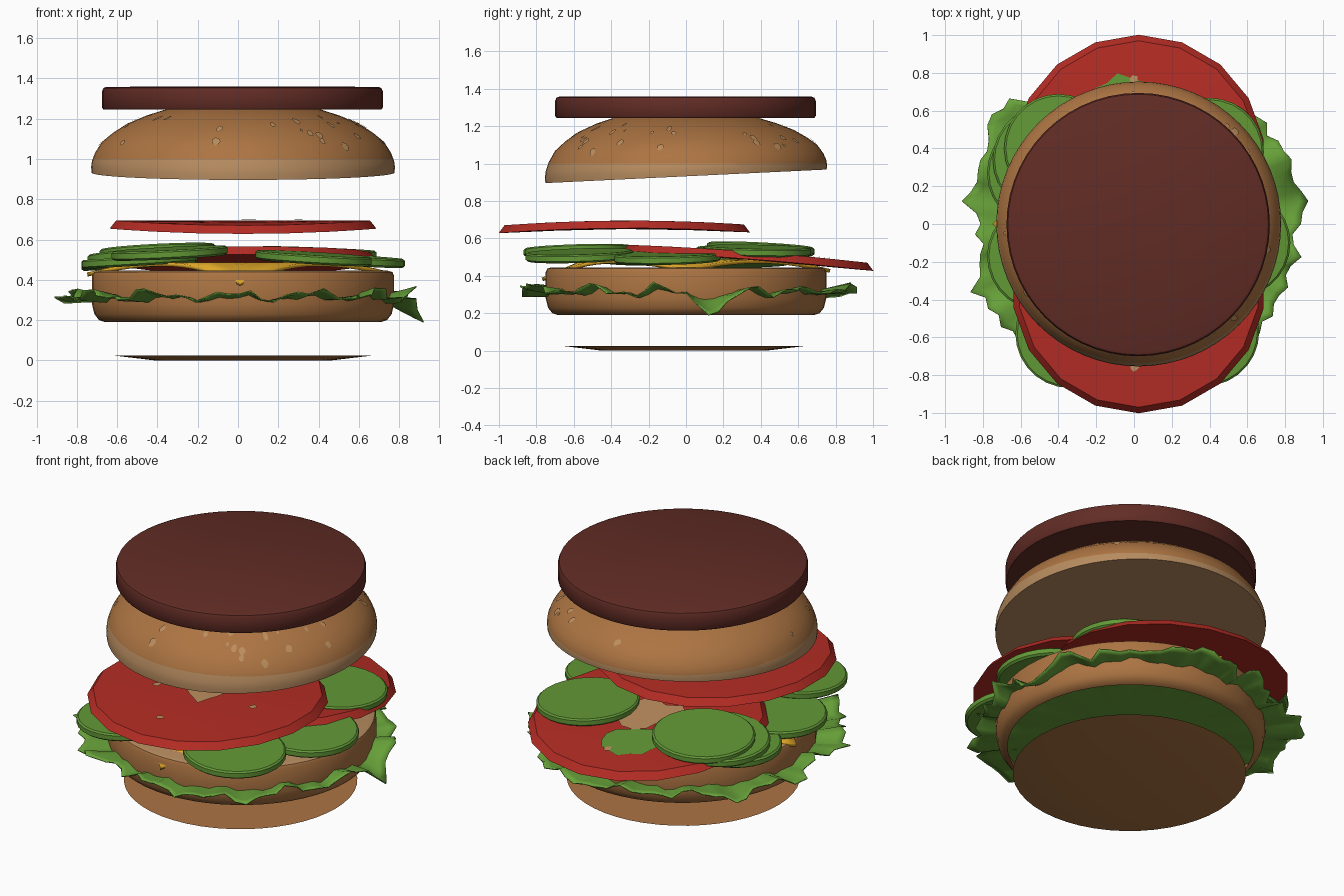
import bpy, bmesh, math, random
from math import sin, cos, pi, tau
from mathutils import Vector

cube = bpy.data.objects.get("Cube")
if cube:
    bpy.data.objects.remove(cube)
rng = random.Random(4)


def material(name, rgb):
    lin = [((c / 255 + 0.055) / 1.055) ** 2.4 for c in rgb] + [1]
    m = bpy.data.materials.new(name)
    m.use_nodes = True
    m.diffuse_color = lin
    bsdf = m.node_tree.nodes["Principled BSDF"]
    bsdf.inputs["Base Color"].default_value = lin
    bsdf.inputs["Roughness"].default_value = 0.7
    return m


crust = material("bun crust", (172, 116, 66))
crumb = material("pale bun crumb", (182, 139, 95))
meat = material("patty brown", (98, 44, 37))
red = material("tomato red", (180, 44, 36))
seed = material("seed beige", (188, 142, 94))
cucumber = material("cucumber green", (98, 152, 54))
leaf = material("lettuce green", (104, 162, 58))
cheddar = material("cheese yellow", (232, 174, 42))


def finish(name, bm, mats, angle=35):
    me = bpy.data.meshes.new(name)
    bm.to_mesh(me)
    bm.free()
    for m in mats:
        me.materials.append(m)
    ob = bpy.data.objects.new(name, me)
    bpy.context.collection.objects.link(ob)
    bpy.ops.object.select_all(action='DESELECT')
    ob.select_set(True)
    bpy.context.view_layer.objects.active = ob
    bpy.ops.object.shade_smooth_by_angle(angle=math.radians(angle))
    return ob


def revolve(profile, sides, centre=(0, 0), warp=None):
    """Spin (radius, height) points, bottom to top, then warp them."""
    bm = bmesh.new()
    rows = []
    for r, z in profile:
        n = 1 if r == 0 else sides
        row = []
        for j in range(n):
            a = tau * j / sides - pi / 2
            p = Vector((centre[0] + r * cos(a), centre[1] + r * sin(a), z))
            row.append(bm.verts.new(warp(p) if warp else p))
        rows.append(row)
    for lo, hi in zip(rows, rows[1:]):
        for j in range(sides):
            k = (j + 1) % sides
            quad = [lo[j % len(lo)], lo[k % len(lo)], hi[k % len(hi)], hi[j % len(hi)]]
            bm.faces.new(list(dict.fromkeys(quad)))
    return bm


def blob(bm, spot, radius, place, points=11, rough=0.25):
    """Add a thin irregular patch; place(u, v) lies on a surface."""
    ring = []
    for j in range(points):
        r = radius * rng.uniform(1 - rough, 1 + rough)
        a = tau * j / points
        ring.append(bm.verts.new(place(spot[0] + r * cos(a), spot[1] + r * sin(a))))
    mid = bm.verts.new(place(*spot))
    for j in range(points):
        bm.faces.new((mid, ring[j], ring[(j + 1) % points]))


MID = (0.025, 0)

# Heel: shallow dish at the very bottom
finish("heel_base", revolve([(0, 0), (0.44, 0), (0.65, 0.025), (0, 0.025)], 48, (0.025, -0.01)), [crust])

# Lower bun, open below, with a pale cut top
bm = revolve([(0.685, 0.19), (0.715, 0.2), (0.738, 0.23), (0.75, 0.28), (0.75, 0.42),
              (0.742, 0.438), (0.72, 0.445), (0, 0.445)], 56, MID)
for f in bm.faces:
    f.material_index = int(f.calc_center_median().z > 0.439)
finish("lower_bun", bm, [crust, crumb])


# Lettuce: ragged, rippled sheet with one drooping corner
ragged = [rng.uniform(-0.05, 0.05) for i in range(96)]


def ruffle(p):
    d = Vector((p.x - MID[0], p.y, 0))
    a, r = math.atan2(d.y, d.x), d.length
    edge = max(0, (r - 0.55) / 0.33)
    i = int(a / tau * 96 + 96.5) % 96
    grow = edge * (0.03 * sin(5 * a + 1) + 0.03 * sin(11 * a) + ragged[i])
    wave = 0.022 * sin(13 * a + 4 * r) + 0.016 * sin(29 * a + 1) + 0.2 * ragged[i]
    droop = -0.11 * math.exp(-((a - 0.18) / 0.13) ** 2) * max(0, (r - 0.72) / 0.16)
    q = d * (1 + grow)
    return Vector((q.x + MID[0] - 0.02, q.y, p.z + wave * edge + droop))


bm = revolve([(0, 0.29), (0.3, 0.295), (0.55, 0.3), (0.66, 0.3), (0.74, 0.305),
              (0.79, 0.31), (0.84, 0.315), (0.88, 0.32)], 96, MID, ruffle)
leaf_sheet = finish("lettuce", bm, [leaf], 50)
leaf_sheet.modifiers.new("thickness", 'SOLIDIFY').thickness = 0.006

# Cheese: square sheet turned to a diamond, corners hanging down
bm = bmesh.new()
bmesh.ops.create_grid(bm, x_segments=16, y_segments=16, size=0.56)
for v in bm.verts:
    x, y = (v.co.x - v.co.y) * 0.7071, (v.co.x + v.co.y) * 0.7071
    over = max(0, math.hypot(x, y) - 0.56)
    hang = 0.42 if y < -0.4 else 0.22
    v.co = Vector((x * 0.96 + 0.01, y * 0.975, 0.487 - hang * over))
sheet = finish("cheese_slice", bm, [cheddar], 50)
sheet.modifiers.new("thickness", 'SOLIDIFY').thickness = 0.02

# Cucumber slices: position, height of the top, tilt in x and y
slices = [(-0.34, -0.58, 0.555, 0.05, 0.03), (0.375, -0.57, 0.53, -0.06, 0.03),
          (0.54, -0.1, 0.52, -0.06, 0.02), (0.4, 0.38, 0.555, -0.04, -0.02),
          (-0.49, -0.17, 0.515, 0.06, 0.0), (-0.49, 0.27, 0.505, 0.06, 0.0),
          (-0.46, 0.34, 0.54, 0.06, -0.05), (-0.4, 0.4, 0.565, 0.05, -0.05)]
for i, (cx, cy, top, tx, ty) in enumerate(slices):
    def lean(p):
        return p + Vector((0, 0, top + tx * (p.x - cx) + ty * (p.y - cy)))
    bm = revolve([(0, -0.045), (0.275, -0.045), (0.288, -0.035), (0.288, -0.008), (0.278, 0), (0, 0)],
                 28, (cx, cy), lean)
    finish(f"cucumber_slice_{i + 1}", bm, [cucumber])


# Tomato slices: bevelled many-sided discs, one bowed and one sloping
def front_bow(x, y):
    return 0.695 - 0.055 * (y + 0.3) ** 2


def back_slope(x, y):
    return 0.53 - 0.075 * (y - 0.33) - 0.03 * (y - 0.33) ** 2


for name, cy, surface in (("front", -0.33, front_bow), ("back", 0.33, back_slope)):
    def settle(p):
        return Vector((p.x, p.y, p.z + surface(p.x, p.y)))
    bm = revolve([(0, -0.045), (0.35, -0.045), (0.672, -0.04), (0.64, 0), (0.42, 0), (0.2, 0), (0, 0)],
                 18, (MID[0], cy), settle)
    finish(name + "_tomato_slice", bm, [red], 25)

    def on_top(x, y):
        return Vector((x, y, surface(x, y) + 0.007))
    bm = bmesh.new()
    blob(bm, (0.02, cy), 0.16, on_top, 15, 0.35)
    for spot in ((0.36, 1.12 * cy), (0.0, 2.3 * cy), (0.3, 0.4 * cy), (-0.25, 1.3 * cy)):
        blob(bm, spot, 0.024, on_top, 7)
    finish(name + "_tomato_seeds", bm, [seed])

    if name == "back":
        bm = bmesh.new()
        blob(bm, (-0.07, 0.62), 0.16, lambda x, y: on_top(x, y) - Vector((0, 0, 0.002)), 15, 0.15)
        finish("cucumber_patch", bm, [cucumber])


# Top bun: tilted dome with a pale lower band
def tilt(p):
    return Vector((p.x, p.y, p.z + 0.047 * p.y * (1.24 - p.z) / 0.3))


dome = [(0.75, 0.99), (0.735, 1.03), (0.70, 1.085), (0.645, 1.13), (0.575, 1.175),
        (0.48, 1.215), (0.37, 1.25)]
bm = revolve([(0, 0.932), (0.752, 0.932), (0.754, 0.96)] + dome + [(0.2, 1.275), (0, 1.285)], 64, MID, tilt)
bmesh.ops.bisect_plane(bm, geom=bm.verts[:] + bm.edges[:] + bm.faces[:],
                       plane_co=(0, 0, 1), plane_no=(0, 0, 1))
for f in bm.faces:
    f.material_index = int(f.calc_center_median().z < 1)
finish("top_bun", bm, [crust, crumb])


# Sesame flecks lying on the dome
def on_dome(u, v):
    t = min(max(v / 0.06, 0), len(dome) - 1.001)
    i = int(t)
    r, z = [dome[i][k] + (dome[i + 1][k] - dome[i][k]) * (t - i) for k in (0, 1)]
    a = u / 0.7
    return tilt(Vector((MID[0] + (r + 0.004) * cos(a), (r + 0.004) * sin(a), z + 0.004)))


bm = bmesh.new()
for i in range(34):
    blob(bm, (0.7 * rng.uniform(0, tau), rng.uniform(0.1, 0.3)), rng.uniform(0.009, 0.022), on_dome, 7)
finish("sesame_flecks", bm, [seed])

# Patty on top
finish("patty", revolve([(0, 1.245), (0.69, 1.245), (0.697, 1.255), (0.697, 1.335),
                         (0.69, 1.352), (0.675, 1.358), (0, 1.36)], 56, (0.022, -0.003)), [meat])
